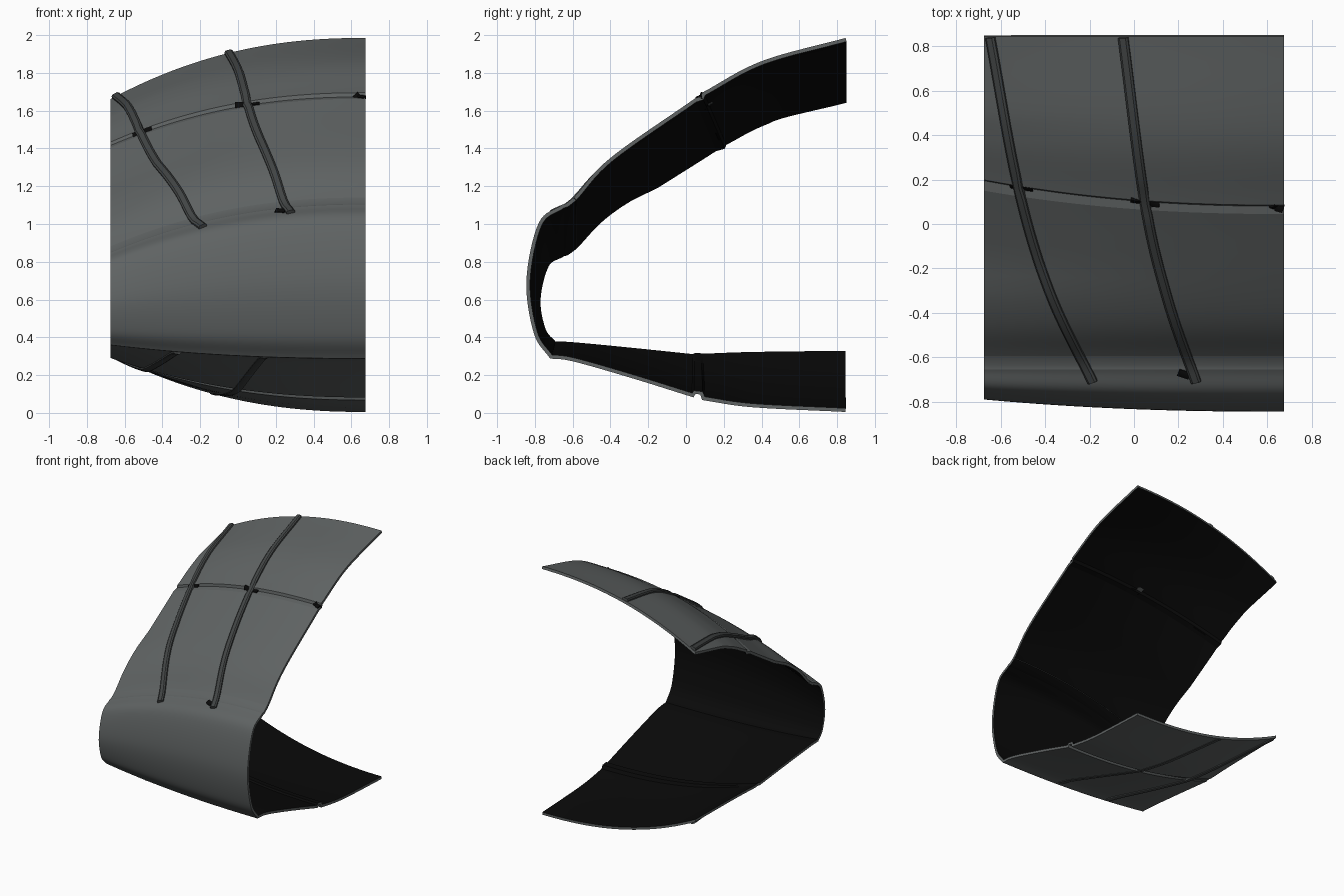
import bpy, bmesh, math
from mathutils import Vector

if "Cube" in bpy.data.objects:
    bpy.data.objects.remove(bpy.data.objects["Cube"])

def mat(name, r, g, b):
    m = bpy.data.materials.new(name)
    m.diffuse_color = (r, g, b, 1)
    m.use_nodes = True
    m.node_tree.nodes["Principled BSDF"].inputs["Base Color"].default_value = m.diffuse_color
    return m

GREY = mat("hull_grey", 0.115, 0.125, 0.125)
RIB = mat("rib_grey", 0.055, 0.06, 0.06)
BLACK = mat("inner_black", 0.003, 0.003, 0.003)
XR, NX, THICK = 0.675, 36, 0.02

# Right-end profile (y, z), panel by panel; the seams join neighbouring panels
upper_rear = [(.845, 1.985), (.4, 1.862), (.085, 1.695)]
upper_front = [(.045, 1.663), (-.4, 1.35), (-.595, 1.14)]
nose = [(-.655, 1.103), (-.78, 1.005), (-.845, .7), (-.805, .42), (-.72, .288)]
lower_front = [(-.72, .288), (-.6, .273), (-.3, .188), (.04, .082)]
lower_rear = [(.085, .068), (.35, .03), (.845, .005)]
# How far each height sinks toward the left end
SINK = [(0, -.31), (.08, -.21), (.29, -.07), (.7, .1), (1.1, .255), (1.5, .29), (1.68, .256), (1.86, .315), (2, .325)]

def sink(z):
    for (a, da), (b, db) in zip(SINK, SINK[1:]):
        if z <= b:
            return da + (db - da) * (z - a) / (b - a)
    return SINK[-1][1]

def at(q, x):
    """Move a profile point along the hull to position x."""
    y, z = q[0], q[1]
    w = max(0, (XR - x) / (2 * XR)) ** 2.25
    dy = max(0, -.655 - y) * .29
    if z > 1.2:
        dy += .115 * max(0, 1 - abs(y - .08) / .4)
    return Vector((x, y + dy * w, z - sink(z) * w))

def catmull(pts, n):
    p = [Vector(q) for q in pts]
    p = [p[0] * 2 - p[1]] + p + [p[-1] * 2 - p[-2]]
    out = []
    for a, b, c, d in zip(p, p[1:], p[2:], p[3:]):
        for k in range(n):
            t = k / n
            out.append(.5 * (2 * b + (c - a) * t + (2 * a - 5 * b + 4 * c - d) * t * t
                             + (3 * b - a - 3 * c + d) * t ** 3))
    return out + [p[-2]]

def finish(bm, name, mats):
    bmesh.ops.recalc_face_normals(bm, faces=bm.faces)
    me = bpy.data.meshes.new(name)
    bm.to_mesh(me)
    bm.free()
    for m in mats:
        me.materials.append(m)
    ob = bpy.data.objects.new(name, me)
    bpy.context.collection.objects.link(ob)
    bpy.context.view_layer.objects.active = ob
    ob.select_set(True)
    bpy.ops.object.shade_smooth_by_angle(angle=math.radians(30))
    ob.select_set(False)

def panel(name, pts):
    """Curved shell piece: grey outside and rim, black inside."""
    bm = bmesh.new()
    outer, inner = [], []
    m = len(pts)
    for i in range(NX + 1):
        row = [at(q, XR * (2 * i / NX - 1)) for q in pts]
        outer.append([bm.verts.new(v) for v in row])
        inner.append([])
        for j, v in enumerate(row):
            t = row[min(j + 1, m - 1)] - row[max(j - 1, 0)]
            inner[-1].append(bm.verts.new(v + Vector((0, -t.z, t.y)).normalized() * THICK))
    for i in range(NX):
        for j in range(m - 1):
            for k, g in enumerate((outer, inner)):
                bm.faces.new((g[i][j], g[i + 1][j], g[i + 1][j + 1], g[i][j + 1])).material_index = k
        for j in (0, m - 1):
            bm.faces.new((outer[i][j], outer[i + 1][j], inner[i + 1][j], inner[i][j]))
    for i in (0, NX):
        for j in range(m - 1):
            bm.faces.new((outer[i][j], outer[i][j + 1], inner[i][j + 1], inner[i][j]))
    finish(bm, name, [GREY, BLACK])

# Smooth panels and the sharp stepped seams between them
ur, uf, no, lf, lr = [catmull(p, 8) for p in (upper_rear, upper_front, nose, lower_front, lower_rear)]
useam = [ur[-1], Vector((.08, 1.673)), uf[0]]
ledge = [uf[-1], Vector((-.635, 1.108)), no[0]]
lseam = [lf[-1], Vector((.05, .1)), Vector((.075, .098)), lr[0]]
for name, pts in (("upper_rear_panel", ur), ("upper_seam", useam), ("upper_front_panel", uf),
                  ("upper_ledge", ledge), ("nose_panel", no), ("lower_front_panel", lf),
                  ("lower_seam", lseam), ("lower_rear_panel", lr)):
    panel(name, pts)
UPPER = ur + useam + uf + ledge + no[:14]
LOWER = lf + lseam + lr

def surf(x, y, pts):
    """Point of the shell above or below (x, y)."""
    row = [at(q, x) for q in pts]
    for a, b in zip(row, row[1:]):
        if min(a.y, b.y) <= y <= max(a.y, b.y) and abs(a.y - b.y) > 1e-6:
            return Vector((x, y, a.z + (b.z - a.z) * (y - a.y) / (b.y - a.y)))
    return Vector((x, y, min(row, key=lambda v: abs(v.y - y)).z))

def strip(name, path, pts, up, width, height, material, n=10):
    """Raised bar that follows the shell along an (x, y) path."""
    line = [surf(p.x, p.y, pts) for p in catmull(path, n)]
    bm = bmesh.new()
    rings = []
    for i, p in enumerate(line):
        t = (line[min(i + 1, len(line) - 1)] - line[max(i - 1, 0)]).normalized()
        s = surf(p.x + .03, p.y, pts) - surf(p.x - .03, p.y, pts)
        nrm = t.cross(s).normalized()
        if nrm.z * up < 0:
            nrm = -nrm
        s = nrm.cross(t).normalized() * width / 2
        section = ((-1, -.012), (-1, height * .6), (-.6, height), (.6, height), (1, height * .6), (1, -.012))
        rings.append([bm.verts.new(p + s * a + nrm * h) for a, h in section])
    for a, b in zip(rings, rings[1:]):
        for k in range(6):
            bm.faces.new((a[k], a[(k + 1) % 6], b[(k + 1) % 6], b[k]))
    bm.faces.new(rings[0])
    bm.faces.new(rings[-1])
    finish(bm, name, [material])

# Raised ribs over the upper and lower panels
strip("upper_rib_left", [(-.645, .84), (-.52, .17), (-.38, -.3), (-.185, -.71)], UPPER, 1, .046, .018, RIB)
strip("upper_rib_right", [(-.048, .84), (.05, .1), (.15, -.33), (.28, -.71)], UPPER, 1, .046, .018, RIB)
strip("lower_rib_left", [(-.32, -.69), (-.52, .2), (-.645, .835)], LOWER, -1, .04, .012, RIB)
strip("lower_rib_right", [(.14, -.69), (-.03, .2), (-.13, .835)], LOWER, -1, .04, .005, RIB)

# Dark gaps where the ribs cross the seams
for x, half, y in ((-.505, .05, .165), (.05, .065, .1), (.646, .026, .075), (.225, .025, -.675)):
    strip("rib_gap", [(x - half, y + .008), (x + half, y - .008)], UPPER, 1, .036, .009, BLACK, 4)
